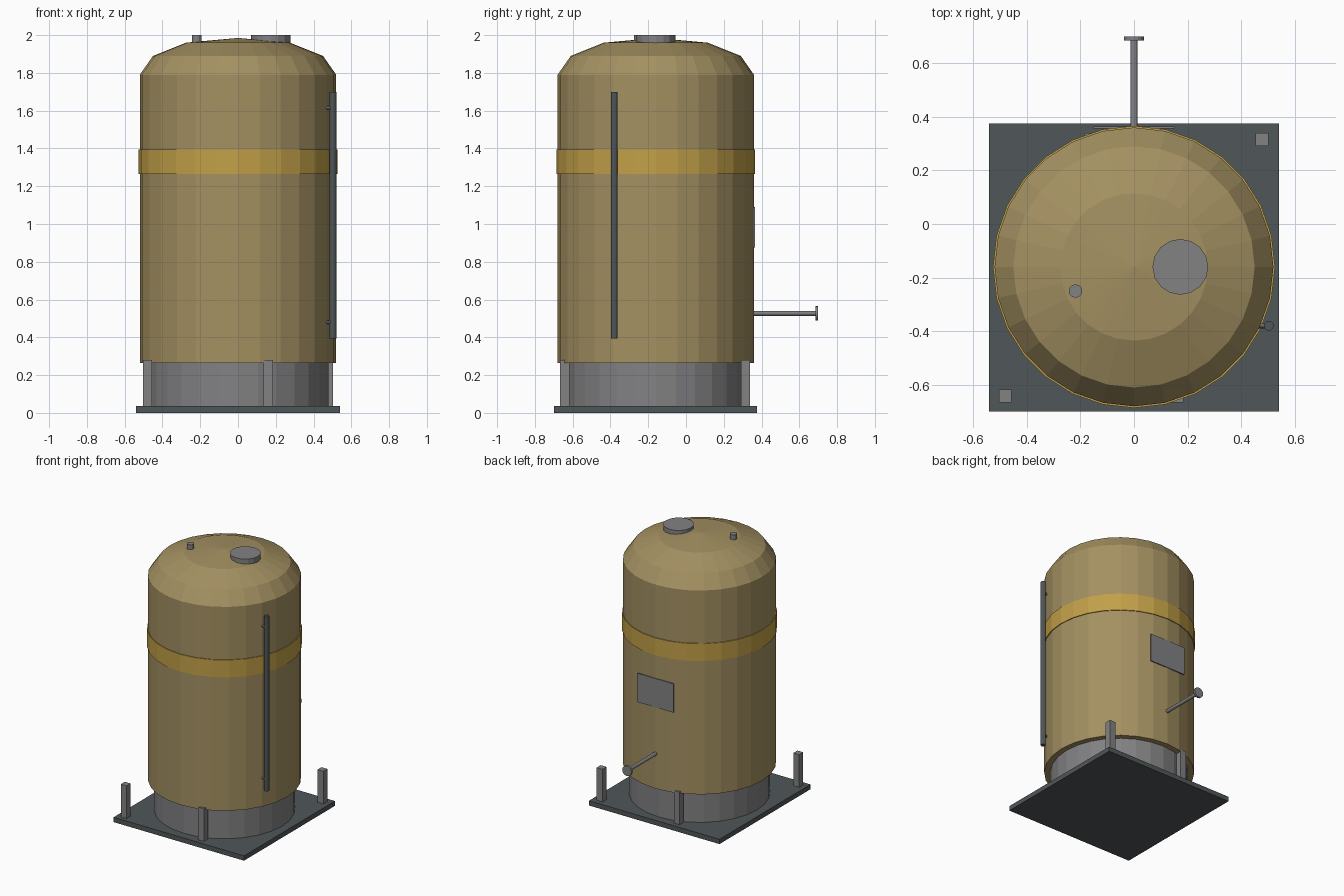
import bpy, bmesh, math
from mathutils import Matrix, Vector

if "Cube" in bpy.data.objects:
    bpy.data.objects.remove(bpy.data.objects["Cube"])


def material(name, rgb):
    m = bpy.data.materials.new(name)
    lin = [(c / 255 / 12.92) if c < 11 else ((c / 255 + 0.055) / 1.055) ** 2.4 for c in rgb]
    m.diffuse_color = (*lin, 1)
    m.use_nodes = True
    m.node_tree.nodes["Principled BSDF"].inputs["Base Color"].default_value = m.diffuse_color
    return m


TAN = material("tan_paint", (164, 145, 98))
YELLOW = material("yellow_band", (194, 160, 72))
GREY = material("grey_steel", (130, 130, 132))
DARK = material("dark_steel", (80, 86, 88))

CX, CY, SIDES = 0.0, -0.16, 28


def finish(name, bm, mat):
    bmesh.ops.recalc_face_normals(bm, faces=bm.faces)
    me = bpy.data.meshes.new(name)
    bm.to_mesh(me)
    bm.free()
    me.materials.append(mat)
    ob = bpy.data.objects.new(name, me)
    bpy.context.collection.objects.link(ob)
    return ob


def box(name, lo, hi, mat):
    bm = bmesh.new()
    bmesh.ops.create_cube(bm, size=1)
    lo, hi = Vector(lo), Vector(hi)
    for v in bm.verts:
        v.co = (lo + hi) / 2 + v.co * (hi - lo)
    return finish(name, bm, mat)


def rod(name, a, b, r, mat, sides=12):
    a, b = Vector(a), Vector(b)
    bm = bmesh.new()
    rot = (b - a).to_track_quat('Z', 'Y').to_matrix().to_4x4()
    bmesh.ops.create_cone(bm, cap_ends=True, segments=sides, radius1=r, radius2=r,
                          depth=(b - a).length,
                          matrix=Matrix.Translation((a + b) / 2) @ rot)
    return finish(name, bm, mat)


def lathe(name, profile, mat):
    """Revolve (radius, height) points around the tank axis."""
    bm = bmesh.new()
    rings = []
    for r, z in profile:
        if r == 0:
            rings.append([bm.verts.new((CX, CY, z))] * SIDES)
        else:
            rings.append([bm.verts.new((CX + r * math.cos(2 * math.pi * i / SIDES),
                                        CY + r * math.sin(2 * math.pi * i / SIDES), z))
                          for i in range(SIDES)])
    for p, q in zip(rings, rings[1:]):
        for i in range(SIDES):
            j = (i + 1) % SIDES
            bm.faces.new(list(dict.fromkeys([p[i], p[j], q[j], q[i]])))
    return finish(name, bm, mat)


# Base plate, skirt and corner posts
box("base_plate", (-0.54, -0.70, 0), (0.54, 0.375, 0.036), DARK)
lathe("skirt", [(0, 0.03), (0.478, 0.03), (0.478, 0.268), (0, 0.268)], GREY)
for i, (x, y) in enumerate([(0.478, 0.315), (-0.16, 0.315), (0.16, -0.642), (-0.48, -0.642)]):
    box(f"post_{i + 1}", (x - 0.024, y - 0.024, 0.03), (x + 0.024, y + 0.024, 0.28), GREY)

# Tank with domed top, and its painted band
lathe("tank", [(0, 0.265), (0.52, 0.265), (0.52, 1.79), (0.45, 1.89),
               (0.275, 1.96), (0, 1.985)], TAN)
lathe("band", [(0.515, 1.265), (0.526, 1.265), (0.526, 1.395), (0.515, 1.395)], YELLOW)

# Top fittings
rod("manhole", (0.173, -0.16, 1.955), (0.173, -0.16, 2.0), 0.104, GREY, 16)
rod("vent", (-0.218, -0.25, 1.95), (-0.218, -0.25, 2.0), 0.025, GREY)

# Level gauge on the right side
rod("level_gauge", (0.503, -0.38, 0.395), (0.503, -0.38, 1.70), 0.018, DARK)
for i, z in enumerate((0.48, 1.615)):
    rod(f"gauge_mount_{i + 1}", (0.45, -0.38, z), (0.503, -0.38, z), 0.009, GREY, 8)

# Outlet pipe and nameplate at the back
rod("outlet_pipe", (0, 0.32, 0.527), (0, 0.69, 0.527), 0.0135, GREY)
rod("outlet_flange", (0, 0.685, 0.527), (0, 0.70, 0.527), 0.038, GREY, 16)
box("nameplate", (-0.151, 0.356, 0.875), (0.151, 0.364, 1.09), GREY)
